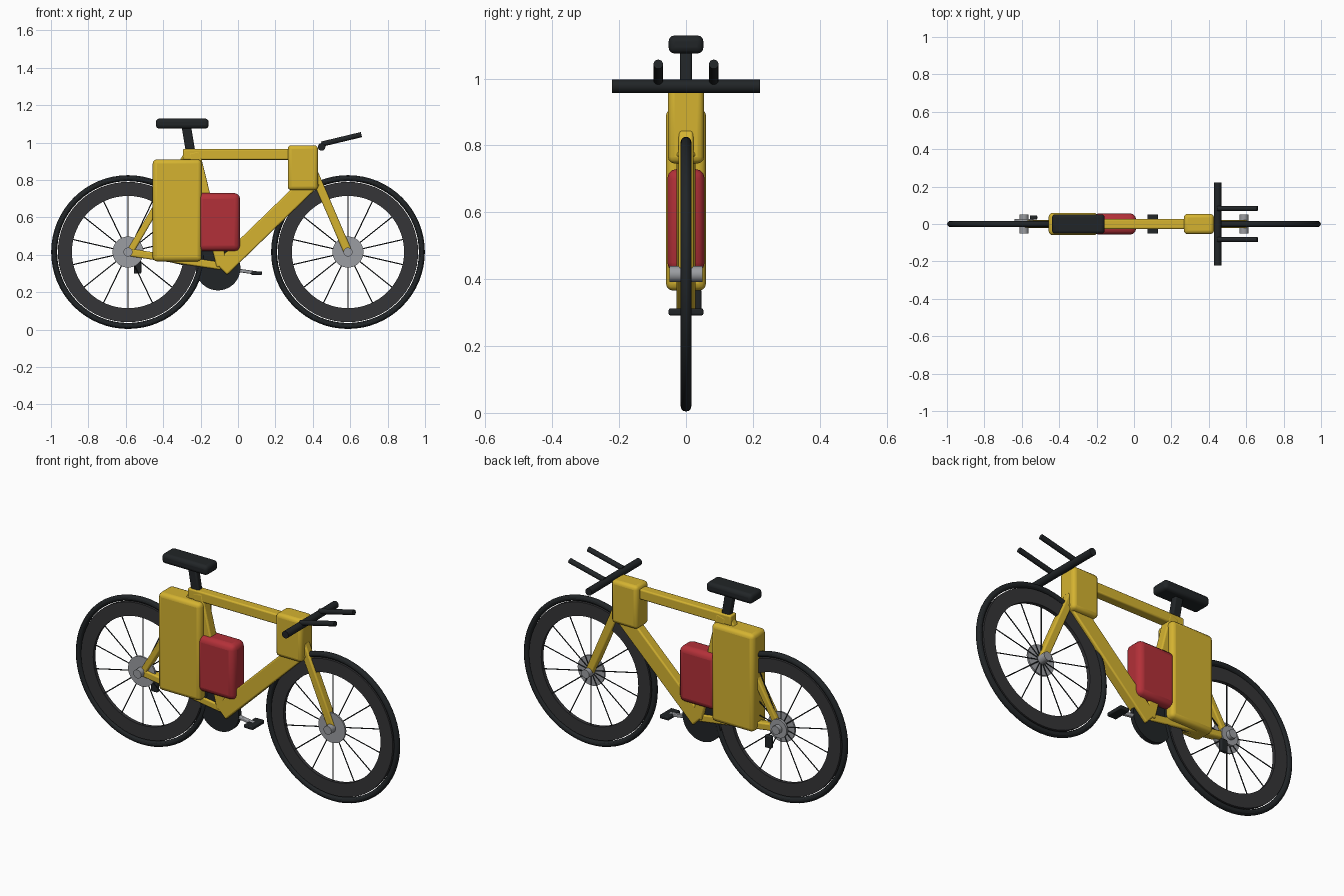
import bpy
from math import pi, sin, cos, atan2, hypot
from mathutils import Vector

if "Cube" in bpy.data.objects:
    bpy.data.objects.remove(bpy.data.objects["Cube"])


def material(name, rgb):
    m = bpy.data.materials.new(name)
    m.diffuse_color = (*rgb, 1)
    m.use_nodes = True
    m.node_tree.nodes["Principled BSDF"].inputs["Base Color"].default_value = m.diffuse_color
    return m


YELLOW = material("yellow", (0.66, 0.45, 0.03))
RED = material("red", (0.45, 0.03, 0.04))
BLACK = material("black", (0.015, 0.018, 0.02))
RIM = material("dark_grey", (0.035, 0.035, 0.038))
SILVER = material("silver", (0.33, 0.34, 0.36))
WHEEL_Z = 0.415


def finish(name, mat, smooth=True):
    o = bpy.context.object
    o.name = name
    o.data.materials.append(mat)
    if smooth:
        bpy.ops.object.shade_smooth_by_angle()
    return o


def block(name, loc, size, mat, bevel, angle=0):
    """Rounded box, turned about the y axis."""
    bpy.ops.mesh.primitive_cube_add(size=1, location=loc)
    o = bpy.context.object
    o.scale = size
    bpy.ops.object.transform_apply(location=False, rotation=False)
    o.rotation_euler.y = angle
    b = o.modifiers.new("bevel", "BEVEL")
    b.width = bevel
    b.segments = 3
    return finish(name, mat)


def beam(name, a, b, depth, width, mat, bevel=0.008):
    """Rounded bar between two (x, z) points in the frame plane."""
    dx, dz = b[0] - a[0], b[1] - a[1]
    mid = ((a[0] + b[0]) / 2, 0, (a[1] + b[1]) / 2)
    return block(name, mid, (hypot(dx, dz), width, depth), mat, bevel, -atan2(dz, dx))


def rod(name, a, b, r, mat, sides=24):
    a, b = Vector(a), Vector(b)
    bpy.ops.mesh.primitive_cylinder_add(vertices=sides, radius=r, depth=(b - a).length,
                                        location=(a + b) / 2)
    bpy.context.object.rotation_euler = (b - a).to_track_quat("Z", "Y").to_euler()
    return finish(name, mat)


def ring(name, x, r_in, r_out, half, mat):
    """Flat-sided ring lathed from a rectangle."""
    n = 64
    prof = [(r_in, -half), (r_out, -half), (r_out, half), (r_in, half)]
    verts = [(r * cos(2 * pi * i / n), y, r * sin(2 * pi * i / n))
             for i in range(n) for r, y in prof]
    faces = [(i * 4 + j, (i + 1) % n * 4 + j, (i + 1) % n * 4 + (j + 1) % 4, i * 4 + (j + 1) % 4)
             for i in range(n) for j in range(4)]
    me = bpy.data.meshes.new(name)
    me.from_pydata(verts, [], faces)
    o = bpy.data.objects.new(name, me)
    bpy.context.collection.objects.link(o)
    o.location = (x, 0, WHEEL_Z)
    bpy.ops.object.select_all(action="DESELECT")
    o.select_set(True)
    bpy.context.view_layer.objects.active = o
    return finish(name, mat)


# Wheels: tyre, deep rim, spokes, hub
for side, x in (("rear", -0.588), ("front", 0.588)):
    bpy.ops.mesh.primitive_torus_add(major_radius=0.395, minor_radius=0.016, major_segments=64,
                                     minor_segments=12, location=(x, 0, WHEEL_Z),
                                     rotation=(pi / 2, 0, 0))
    finish(side + "_tyre", BLACK)
    ring(side + "_rim", x, 0.30, 0.375, 0.01, RIM)
    for i in range(14):
        t = pi / 2 + 2 * pi * i / 14
        rod(f"{side}_spoke_{i}", (x, 0, WHEEL_Z),
            (x + 0.305 * cos(t), 0, WHEEL_Z + 0.305 * sin(t)), 0.003, BLACK, 6)
    rod(side + "_axle", (x, -0.05, WHEEL_Z), (x, 0.05, WHEEL_Z), 0.024, SILVER)
    rod(side + "_brake_disc", (x, -0.012, WHEEL_Z), (x, -0.002, WHEEL_Z), 0.083, SILVER, 40)
rod("cassette", (-0.588, 0.012, WHEEL_Z), (-0.588, 0.026, WHEEL_Z), 0.052, SILVER)

# Frame
beam("top_tube", (-0.295, 0.937), (0.30, 0.937), 0.057, 0.054, YELLOW)
beam("down_tube", (-0.09, 0.325), (0.405, 0.805), 0.09, 0.056, YELLOW)
beam("seat_tube", (-0.235, 0.95), (-0.085, 0.34), 0.06, 0.056, YELLOW)
beam("chain_stay", (-0.575, 0.412), (-0.09, 0.34), 0.04, 0.044, YELLOW)
beam("seat_stay", (-0.575, 0.42), (-0.27, 0.94), 0.036, 0.040, YELLOW)
beam("fork", (0.405, 0.84), (0.588, 0.415), 0.045, 0.044, YELLOW)
block("head_block", (0.347, 0, 0.866), (0.162, 0.108, 0.24), YELLOW, 0.02)

# Rear panel and battery pack
block("rear_panel", (-0.325, 0, 0.638), (0.262, 0.12, 0.545), YELLOW, 0.022)
block("battery", (-0.105, 0, 0.575), (0.232, 0.112, 0.31), RED, 0.03)

# Saddle
beam("seat_post", (-0.25, 0.93), (-0.277, 1.09), 0.05, 0.036, BLACK)
block("saddle", (-0.298, 0, 1.102), (0.282, 0.104, 0.054), BLACK, 0.018)

# Handlebar with two forward grips
rod("handlebar", (0.447, -0.222, 0.977), (0.447, 0.222, 0.977), 0.02, BLACK)
for s in (-1, 1):
    rod("grip_left" if s > 0 else "grip_right", (0.447, s * 0.083, 0.992),
        (0.66, s * 0.083, 1.043), 0.014, BLACK)

# Drivetrain
rod("chainring", (-0.107, -0.012, 0.33), (-0.107, 0.012, 0.33), 0.12, BLACK, 40)
beam("crank", (-0.10, 0.332), (0.10, 0.303), 0.018, 0.02, SILVER, 0.004)
block("pedal", (0.1, 0, 0.302), (0.056, 0.104, 0.02), BLACK, 0.005)
block("derailleur", (-0.537, 0.035, 0.335), (0.04, 0.022, 0.07), BLACK, 0.006)
